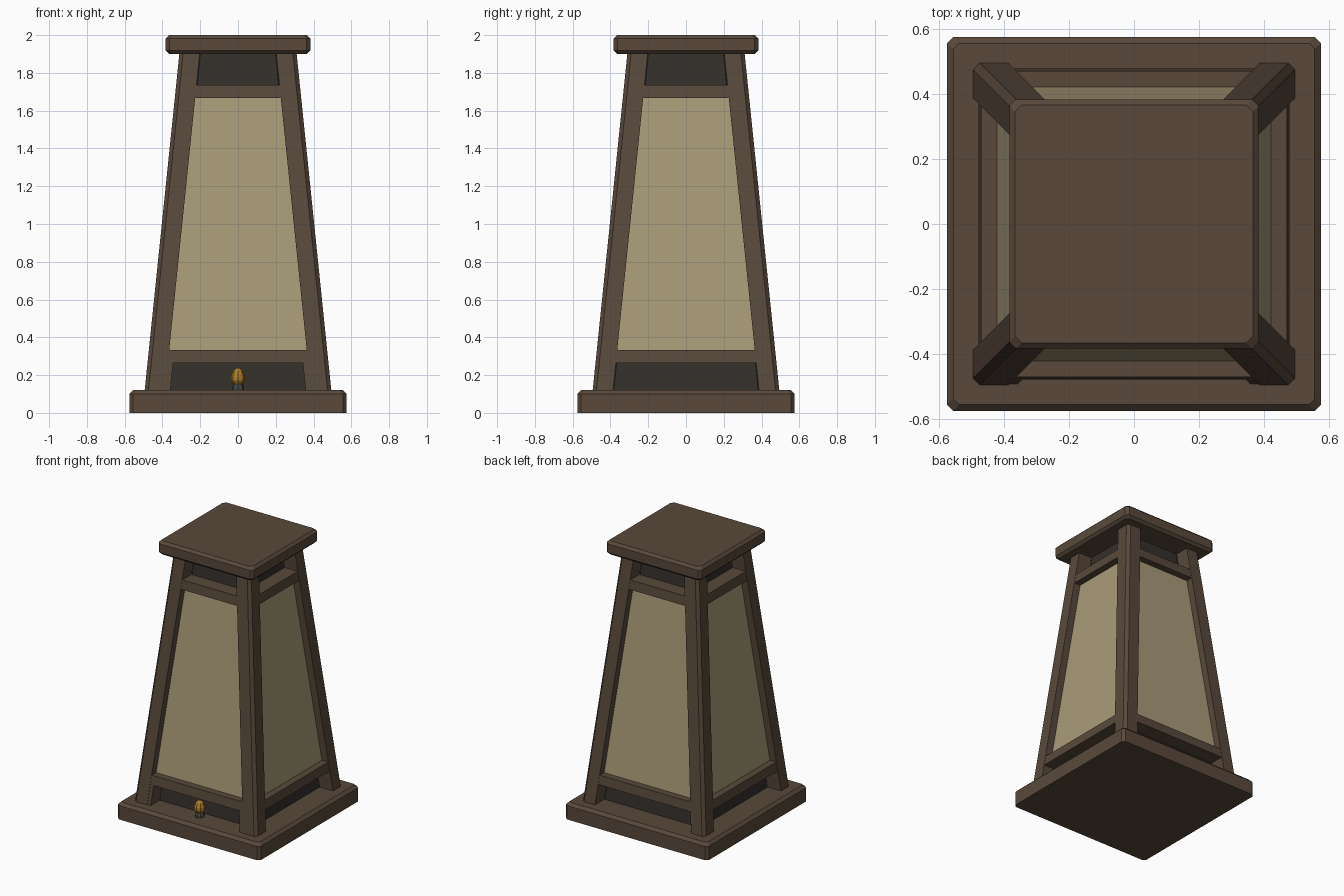
import bpy, bmesh, math
from mathutils import Matrix

if "Cube" in bpy.data.objects:
    bpy.data.objects.remove(bpy.data.objects["Cube"])

def material(name, r, g, b):
    m = bpy.data.materials.new(name)
    m.diffuse_color = (r, g, b, 1)
    m.use_nodes = True
    m.node_tree.nodes["Principled BSDF"].inputs["Base Color"].default_value = m.diffuse_color
    return m

WOOD = material("wood", .10, .066, .044)
PAPER = material("paper", .40, .33, .19)
DARK = material("dark_wood", .034, .029, .024)
GOLD = material("gold", .42, .2, .02)
GREY = material("socket_grey", .06, .06, .055)

FOOT = .12          # height where the tapered body starts
def lean(z):        # inward lean of the body at height z
    return .103 * (z - FOOT)

def loft(name, rings, mat, turn=0):
    """Solid through stacked rings of (x, y, z) points, turned about z."""
    bm = bmesh.new()
    vs = [[bm.verts.new(p) for p in r] for r in rings]
    n = len(rings[0])
    for a, b in zip(vs, vs[1:]):
        for i in range(n):
            j = (i + 1) % n
            bm.faces.new((a[i], a[j], b[j], b[i]))
    bm.faces.new(vs[0][::-1])
    bm.faces.new(vs[-1])
    bmesh.ops.recalc_face_normals(bm, faces=bm.faces)
    bm.transform(Matrix.Rotation(turn, 4, 'Z'))
    me = bpy.data.meshes.new(name)
    bm.to_mesh(me)
    bm.free()
    me.materials.append(mat)
    ob = bpy.data.objects.new(name, me)
    bpy.context.collection.objects.link(ob)
    return ob

def square(h, c, z):
    """Square outline of half width h with corners cut by c."""
    k = h - c
    return [(h, -k, z), (h, k, z), (k, h, z), (-k, h, z),
            (-h, k, z), (-h, -k, z), (-k, -h, z), (k, -h, z)]

def post_ring(z):
    o, i, c = .494 - lean(z), .386 - lean(z), .02
    return [(i, -i, z), (i, -o, z), (o - c, -o, z), (o, -o + c, z), (o, -i, z)]

def bar_ring(z, outer, inner, half):
    """Rectangle on the front side that follows the lean."""
    o, i, w = outer - lean(z), inner - lean(z), half - lean(z)
    return [(-w, -o, z), (w, -o, z), (w, -i, z), (-w, -i, z)]

# base slab and cap with chamfered edges
loft("base", [square(.575, .02, 0), square(.575, .02, .1), square(.555, .018, .12)], WOOD)
loft("cap", [square(.365, .02, 1.9), square(.383, .02, 1.918),
             square(.383, .02, 1.982), square(.365, .02, 2)], WOOD)

# four leaning sides
for k in range(4):
    t = k * math.pi / 2
    loft(f"post_{k}", [post_ring(.115), post_ring(1.905)], WOOD, t)
    loft(f"lower_rail_{k}", [bar_ring(z, .492, .38, .40) for z in (.265, .332)], WOOD, t)
    loft(f"upper_rail_{k}", [bar_ring(z, .492, .38, .40) for z in (1.668, 1.735)], WOOD, t)
    loft(f"paper_panel_{k}", [bar_ring(z, .442, .41, .40) for z in (.32, 1.68)], PAPER, t)

# dark inner core seen through the gaps
loft("inner_core", [square(.387 - lean(z), .005, z) for z in (.115, 1.905)], DARK)

# small blocks beside the front posts under the lower rail
for s, side in ((-1, "left"), (1, "right")):
    loft(f"front_foot_block_{side}",
         [[(s * (a - lean(z)), -(b - lean(z)), z)
           for a, b in ((.358, .492), (.40, .492), (.40, .386), (.358, .386))]
          for z in (.118, .268)], WOOD)

# small faceted lamp at the front
def turned(name, profile, mat, n=8):
    loft(name, [[(r * math.cos(2 * math.pi * i / n), -.44 + r * math.sin(2 * math.pi * i / n), z)
                 for i in range(n)] for r, z in profile], mat)

turned("lamp_socket", [(.033, .118), (.033, .135), (.026, .152)], GREY)
turned("lamp_bulb", [(.022, .148), (.038, .172), (.038, .193), (.026, .222), (.008, .238)], GOLD)
